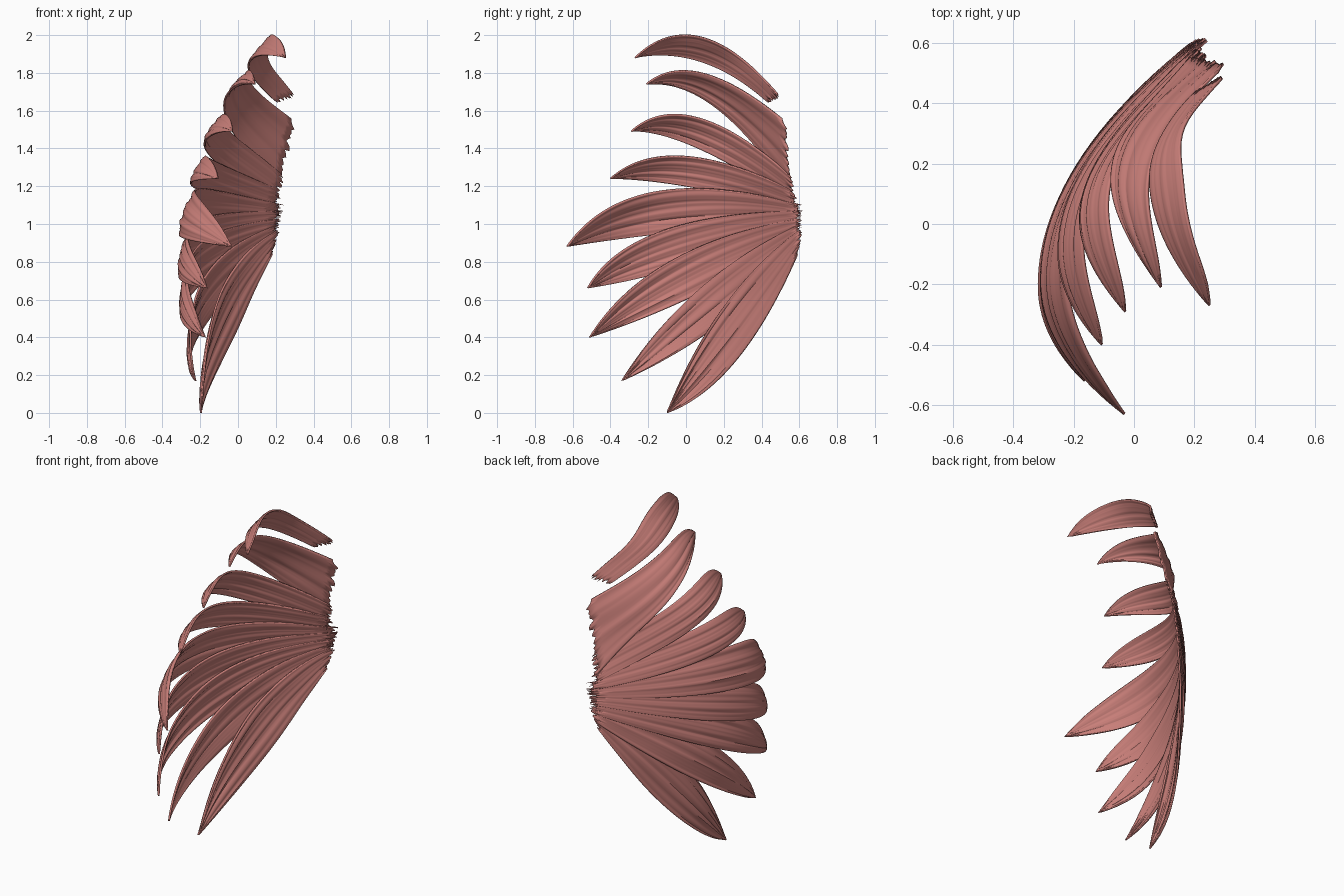
import bpy, bmesh, math, random
from mathutils import Vector

random.seed(4)
cube = bpy.data.objects.get("Cube")
if cube:
    bpy.data.objects.remove(cube)

ROWS, COLS = 44, 30

# Bowl section by height: z, deepest x, y of the deepest point, rear curvature
BOWL = [
    (0.0, -0.21, -0.25, 0.75), (0.2, -0.24, -0.25, 0.75), (0.4, -0.27, -0.25, 0.75),
    (0.65, -0.29, -0.22, 0.75), (0.9, -0.29, -0.2, 0.75), (1.1, -0.27, -0.16, 0.85),
    (1.3, -0.21, -0.08, 1.15), (1.5, -0.14, 0.0, 1.5), (1.65, -0.06, 0.04, 1.7),
    (1.8, 0.03, 0.06, 1.7), (1.9, 0.1, 0.08, 1.2), (2.0, 0.17, 0.08, 1.0),
]

# Feather outlines in (y, z): tip, upper bend, upper root, lower bend, lower root
FEATHERS = [
    ((-.27, 1.88), (.06, 2.2), (.5, 1.67), (.1, 1.95), (.44, 1.64)),
    ((-.21, 1.74), (.04, 1.95), (.53, 1.54), (.15, 1.78), (.56, 1.15)),
    ((-.29, 1.49), (0, 1.75), (.56, 1.25), (0, 1.5), (.58, 1.1)),
    ((-.4, 1.24), (-.1, 1.51), (.58, 1.17), (-.05, 1.24), (.6, 1.06)),
    ((-.63, .88), (-.3, 1.35), (.61, 1.1), (-.2, .95), (.61, 1.02)),
    ((-.52, .66), (-.3, 1.06), (.62, 1.07), (-.1, .72), (.61, .98)),
    ((-.51, .4), (-.2, .9), (.61, 1.03), (.05, .58), (.61, .93)),
    ((-.34, .17), (0, .72), (.61, 1.0), (.2, .4), (.6, .88)),
    ((-.1, 0), (.15, .65), (.62, .98), (.28, .13), (.59, .84)),
]


def lookup(z):
    z = min(max(z, BOWL[0][0]), BOWL[-1][0])
    for a, b in zip(BOWL, BOWL[1:]):
        if z <= b[0]:
            f = (z - a[0]) / (b[0] - a[0])
            return [p + (q - p) * f for p, q in zip(a[1:], b[1:])]


def bowl_x(y, z):
    # Averaged samples round off the steps between sections
    samples = [lookup(z + d) for d in (-.06, -.03, 0, .03, .06)]
    depth, middle, rear = [sum(c) / len(samples) for c in zip(*samples)]
    bend = rear if y > middle else 1.4
    return depth + bend * (y - middle) ** 2


def bezier(a, b, c, t):
    return Vector(a) * (1 - t) ** 2 + Vector(b) * 2 * t * (1 - t) + Vector(c) * t * t


def make_feather(name, outline, material):
    tip, up_bend, up_root, low_bend, low_root = outline
    waves = [(n, random.uniform(.5, 1) / n, random.uniform(0, math.tau)) for n in (3, 5, 8, 11)]
    jag = [random.uniform(0, .025) for _ in range(COLS + 1)]
    bm = bmesh.new()
    grid = []
    for r in range(ROWS + 1):
        row = []
        for c in range(COLS + 1):
            s = c / COLS
            # Ragged root, then closer rows toward the tip
            start = jag[c]
            t = start + (1 - start) * (1 - (1 - r / ROWS) ** 1.4)
            low = bezier(low_root, low_bend, tip, t)
            high = bezier(up_root, up_bend, tip, t)
            y, z = low.lerp(high, s)
            width = (high - low).length
            # Overlap tilt, rounded cross-section and barb grooves
            tilt = .28 * width * (s - .5) * math.sqrt(t)
            camber = -.12 * width * math.sin(math.pi * s) * t
            groove = sum(a * math.sin(n * math.tau * s + p + 2 * t) for n, a, p in waves)
            x = bowl_x(y, z) + tilt + camber + .09 * width * groove * (.3 + .7 * t)
            row.append(bm.verts.new((x, y, z)))
        grid.append(row)
    for a, b in zip(grid, grid[1:]):
        for c in range(COLS):
            bm.faces.new((a[c], a[c + 1], b[c + 1], b[c]))
    bmesh.ops.remove_doubles(bm, verts=bm.verts[:], dist=.0004)
    bmesh.ops.recalc_face_normals(bm, faces=bm.faces[:])
    mesh = bpy.data.meshes.new(name)
    bm.to_mesh(mesh)
    bm.free()
    mesh.materials.append(material)
    obj = bpy.data.objects.new(name, mesh)
    bpy.context.collection.objects.link(obj)
    # Thin shell
    shell = obj.modifiers.new("thickness", "SOLIDIFY")
    shell.thickness = .01
    shell.offset = 0
    return obj


pink = bpy.data.materials.new("dusty_pink")
pink.use_nodes = True
colour = (.58, .21, .19, 1)
pink.diffuse_color = colour
shader = pink.node_tree.nodes["Principled BSDF"]
shader.inputs["Base Color"].default_value = colour
shader.inputs["Roughness"].default_value = .7

# Fan of feathers from top to bottom
bpy.ops.object.select_all(action="DESELECT")
for i, outline in enumerate(FEATHERS):
    feather = make_feather(f"feather_{i + 1}", outline, pink)
    feather.select_set(True)
    bpy.context.view_layer.objects.active = feather
bpy.ops.object.shade_smooth_by_angle(angle=math.radians(50))
